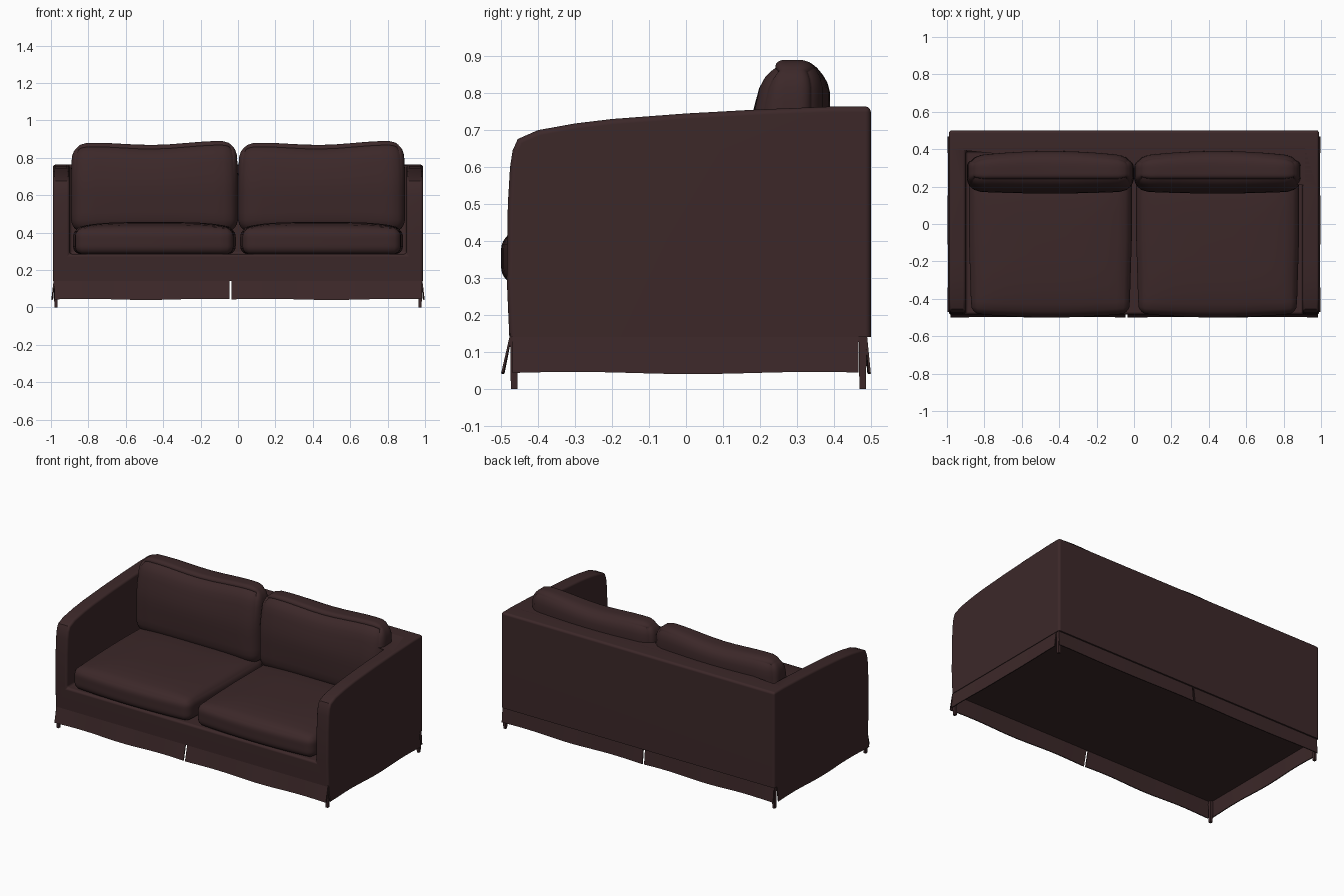
import bpy, bmesh, math
from mathutils import Vector

if "Cube" in bpy.data.objects:
    bpy.data.objects.remove(bpy.data.objects["Cube"])

fabric = bpy.data.materials.new("dark_brown_fabric")
fabric.diffuse_color = (0.045, 0.021, 0.022, 1)
fabric.use_nodes = True
fabric.node_tree.nodes["Principled BSDF"].inputs["Base Color"].default_value = fabric.diffuse_color


def make(name, bm, angle=40):
    bmesh.ops.recalc_face_normals(bm, faces=bm.faces)
    me = bpy.data.meshes.new(name)
    bm.to_mesh(me)
    bm.free()
    ob = bpy.data.objects.new(name, me)
    bpy.context.collection.objects.link(ob)
    me.materials.append(fabric)
    if angle:
        smooth(ob, angle)
    return ob


def smooth(ob, angle):
    bpy.ops.object.select_all(action='DESELECT')
    ob.select_set(True)
    bpy.context.view_layer.objects.active = ob
    bpy.ops.object.shade_smooth_by_angle(angle=math.radians(angle))


def box(lo, hi):
    bm = bmesh.new()
    bmesh.ops.create_cube(bm, size=1)
    for v in bm.verts:
        v.co = [(a + b) / 2 + c * (b - a) for a, b, c in zip(lo, hi, v.co)]
    return bm


# Body: side profile extruded across the width, with the seating space cut out
profile = [(-0.478, 0.14), (-0.485, 0.3), (-0.482, 0.5), (-0.476, 0.6), (-0.469, 0.645),
           (-0.455, 0.676), (-0.4, 0.7), (-0.3, 0.718), (-0.2, 0.73), (0, 0.745),
           (0.2, 0.756), (0.4, 0.764), (0.5, 0.764), (0.5, 0.14)]
bm = bmesh.new()
face = bm.faces.new([bm.verts.new((-0.99, y, z)) for y, z in profile])
ext = bmesh.ops.extrude_face_region(bm, geom=[face])
bmesh.ops.translate(bm, vec=(1.98, 0, 0),
                    verts=[g for g in ext["geom"] if isinstance(g, bmesh.types.BMVert)])
body = make("sofa_body", bm, 0)
cutter = make("seat_cutter", box((-0.9, -1, 0.285), (0.9, 0.39, 1.2)), 0)
cutter.hide_render = True
mod = body.modifiers.new("seat_space", 'BOOLEAN')
mod.operation = 'DIFFERENCE'
mod.solver = 'EXACT'
mod.object = cutter
bpy.context.view_layer.objects.active = body
bpy.ops.object.modifier_apply(modifier=mod.name)
bpy.data.objects.remove(cutter)

# Soften every sharp edge except around the underside
bm = bmesh.new()
bm.from_mesh(body.data)
edges = [e for e in bm.edges if len(e.link_faces) == 2
         and e.calc_face_angle(0) > math.radians(60)
         and max(v.co.z for v in e.verts) > 0.15]
bmesh.ops.bevel(bm, geom=edges, offset=0.022, segments=3, profile=0.5,
                affect='EDGES', clamp_overlap=True)
bm.to_mesh(body.data)
bm.free()
smooth(body, 40)
body.modifiers.new("flat_sides", 'WEIGHTED_NORMAL').keep_sharp = True


# Cushions: rounded boxes with an extra shaping rule (u, v, w run -1..1)
def cushion(name, lo, hi, r, shape):
    bm = bmesh.new()
    bmesh.ops.create_cube(bm, size=2)
    bmesh.ops.subdivide_edges(bm, edges=bm.edges[:], cuts=15, use_grid_fill=True)
    lo, hi = Vector(lo), Vector(hi)
    mid, half = (lo + hi) / 2, (hi - lo) / 2
    for vert in bm.verts:
        uvw = Vector([math.sin(c * math.pi / 2) for c in vert.co])
        p = Vector([a * b for a, b in zip(uvw, half)])
        core = Vector([max(-(h - r), min(h - r, c)) for c, h in zip(p, half)])
        d = p - core
        if d.length > 1e-6:
            p = core + d.normalized() * r
        vert.co = mid + p + Vector(shape(*uvw))
    return make(name, bm, 60)


def seat_shape(u, v, w):
    # crowned top, bowed front, narrower towards the front
    return (-u * 0.012 * max(0, -v),
            -0.022 * (1 - u * u) * max(0, -v),
            0.033 * (1 - u ** 4) * (1 - v ** 4) * max(0, w))


def back_shape(u, v, w):
    # front leans back towards the top, wavy top edge
    top = max(0, w)
    return (-u * 0.012 * top ** 2,
            max(0, -v) * (0.045 * top ** 1.5 - 0.012 * (1 - u * u) * (1 - w * w))
            - max(0, v) * 0.03 * u * u,
            top * (0.006 * u - 0.008 * math.cos(u * 4)))


for side, x in (("left", -0.447), ("right", 0.447)):
    cushion("seat_cushion_" + side, (x - 0.435, -0.478, 0.283), (x + 0.435, 0.3, 0.423),
            0.045, seat_shape)
    cushion("back_cushion_" + side, (x - 0.447, 0.175, 0.4), (x + 0.447, 0.39, 0.877),
            0.075, back_shape)


# Skirt: thin flared panels hanging below the body
def skirt(name, a, b, out, flare):
    a, b, out = Vector((*a, 0)), Vector((*b, 0)), Vector((*out, 0))
    n, t = 16, 0.006
    bm = bmesh.new()
    rings = []
    for i in range(n + 1):
        f = i / n
        p = a.lerp(b, f)
        z = 0.043 + 0.003 * math.sin(f * 9)
        q = p + out * (flare - 0.002 + 0.002 * math.cos(f * 12))
        up = Vector((0, 0, 0.143))
        low = Vector((0, 0, z))
        rings.append([bm.verts.new(c) for c in
                      (p + up, q + low, q - out * t + low, p - out * t + up)])
    for r, s in zip(rings, rings[1:]):
        for k in range(4):
            bm.faces.new((r[k], r[(k + 1) % 4], s[(k + 1) % 4], s[k]))
    bm.faces.new(rings[0])
    bm.faces.new(rings[-1])
    make(name, bm, 40)


for label, y, s, flare in (("front", -0.477, -1, 0.023), ("back", 0.49, 1, 0.01)):
    skirt(f"skirt_{label}_left", (-0.98, y), (-0.046, y), (0, s), flare)
    skirt(f"skirt_{label}_right", (-0.034, y), (0.985, y), (0, s), flare)
for label, s in (("left", -1), ("right", 1)):
    skirt("skirt_" + label, (s * 0.986, -0.47), (s * 0.986, 0.467), (s, 0), 0.012)

# Legs: slim tapered posts in the corners
for sx in (-1, 1):
    for label, y in (("front", -0.465), ("back", 0.478)):
        x = sx * 0.974
        bm = box((x - 0.01, y - 0.011, 0), (x + 0.01, y + 0.011, 0.15))
        for v in bm.verts:
            if v.co.z < 0.01:
                v.co.x = x + (v.co.x - x) * 0.8
                v.co.y = y + (v.co.y - y) * 0.8
        make(f"{label}_leg_{'left' if sx < 0 else 'right'}", bm, 30)
